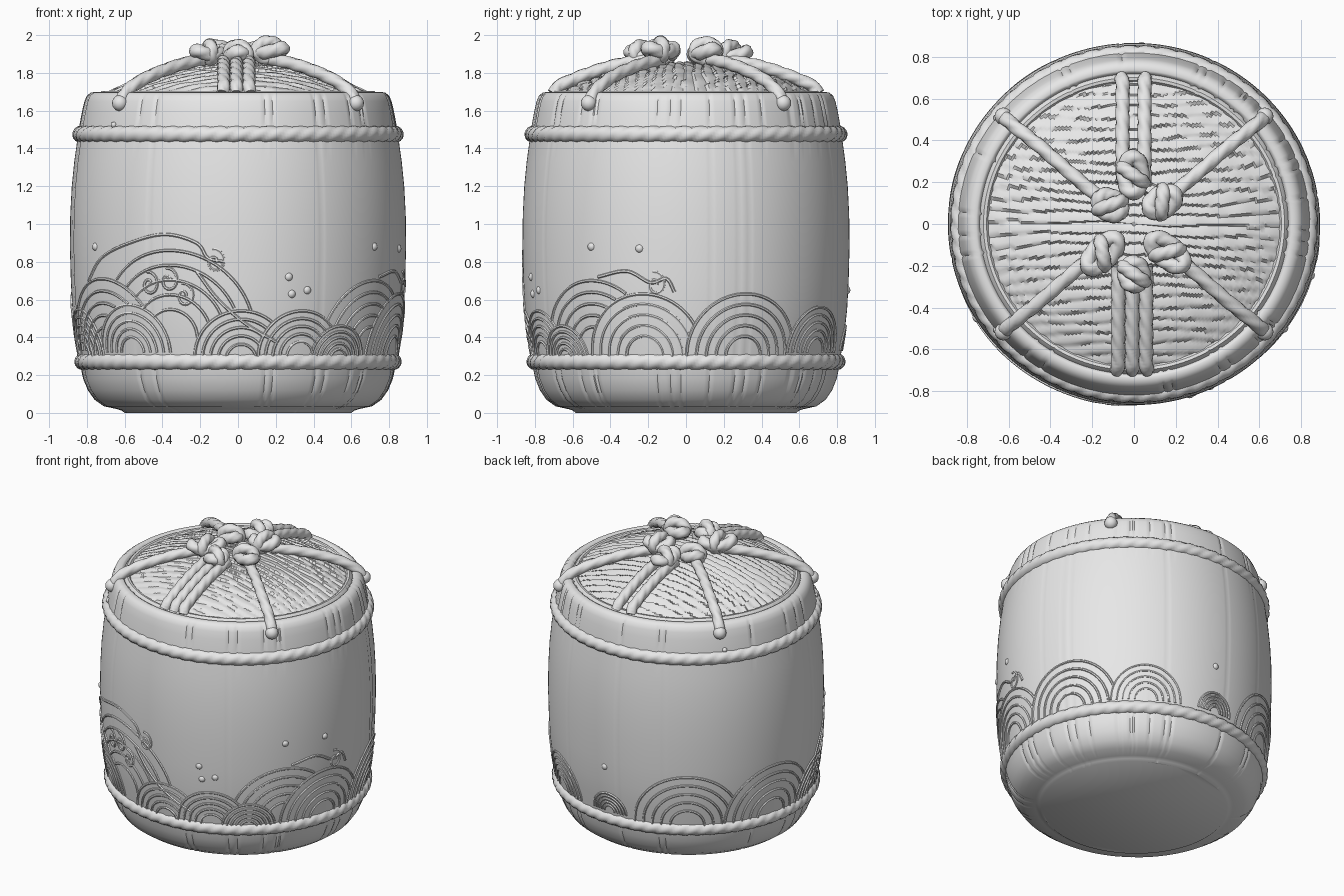
import bpy, bmesh, math, random
from math import sin, cos, pi, tau
from mathutils import Vector

random.seed(4)
if "Cube" in bpy.data.objects:
    bpy.data.objects.remove(bpy.data.objects["Cube"])

grey = bpy.data.materials.new("plain_grey")
grey.use_nodes = True
grey.diffuse_color = (0.8, 0.8, 0.8, 1)
grey.node_tree.nodes["Principled BSDF"].inputs["Base Color"].default_value = (0.8, 0.8, 0.8, 1)

OVAL = 0.973  # barrel is slightly shallower than wide


def finish(bm, name, angle=50):
    bmesh.ops.recalc_face_normals(bm, faces=bm.faces)
    mesh = bpy.data.meshes.new(name)
    bm.to_mesh(mesh)
    bm.free()
    mesh.materials.append(grey)
    obj = bpy.data.objects.new(name, mesh)
    bpy.context.collection.objects.link(obj)
    bpy.ops.object.select_all(action='DESELECT')
    obj.select_set(True)
    bpy.context.view_layer.objects.active = obj
    bpy.ops.object.shade_smooth_by_angle(angle=math.radians(angle))
    return obj


def skin(bm, rings, closed=False):
    """Join neighbouring rings of vertices with quads."""
    n = len(rings[0])
    pairs = list(zip(rings, rings[1:])) + ([(rings[-1], rings[0])] if closed else [])
    for a, b in pairs:
        for i in range(n):
            j = (i + 1) % n
            bm.faces.new((a[i], a[j], b[j], b[i]))


def smooth_path(points, closed=False, steps=12):
    """Catmull-Rom curve through the points."""
    p = [Vector(q) for q in points]
    p = [p[-1]] + p + p[:2] if closed else [2 * p[0] - p[1]] + p + [2 * p[-1] - p[-2]]
    out = []
    for a, b, c, d in zip(p, p[1:], p[2:], p[3:]):
        for k in range(steps):
            t = k / steps
            out.append(0.5 * (2 * b + (c - a) * t + (2 * a - 5 * b + 4 * c - d) * t * t
                              + (3 * b - a - 3 * c + d) * t ** 3))
    return out if closed else out + [p[-2]]


def sweep(bm, path, radius, closed=False, pitch=0, sides=18):
    """Sweep a tube along a path; a pitch gives it three twisted strands."""
    n = len(path)
    length = sum((path[i + 1] - path[i]).length for i in range(n - 1))
    if closed:
        length += (path[0] - path[-1]).length
    turns = round(length / pitch) if pitch else 0
    normal, run, rings = None, 0, []
    for i, p in enumerate(path):
        ahead = path[(i + 1) % n] if closed else path[min(i + 1, n - 1)]
        behind = path[i - 1] if closed else path[max(i - 1, 0)]
        t = (ahead - behind).normalized()
        if normal is None:
            normal = Vector((0, 0, 1)) if abs(t.z) < 0.9 else Vector((1, 0, 0))
        normal = (normal - t * normal.dot(t)).normalized()
        side = t.cross(normal)
        if i:
            run += (p - path[i - 1]).length
        ring = []
        for k in range(sides):
            a = tau * k / sides
            lobe = abs(cos(1.5 * (a + tau * turns * run / length))) if pitch else 1
            r = radius * (0.8 + 0.2 * lobe ** 0.6)
            ring.append(bm.verts.new(p + r * (cos(a) * normal + sin(a) * side)))
        rings.append(ring)
    skin(bm, rings, closed)
    if not closed:
        bm.faces.new(rings[0])
        bm.faces.new(rings[-1])


def blob(bm, centre, size):
    made = bmesh.ops.create_uvsphere(bm, u_segments=16, v_segments=10, radius=size)
    bmesh.ops.translate(bm, verts=made["verts"], vec=centre)


# Barrel shell: a turned profile with shallow stave seams
profile = [(0.6, 0), (0.615, 0.012), (0.64, 0.02), (0.71, 0.035), (0.76, 0.07), (0.795, 0.12),
           (0.82, 0.18), (0.835, 0.25), (0.845, 0.32), (0.862, 0.42), (0.877, 0.55),
           (0.885, 0.7), (0.89, 0.88), (0.888, 1.05), (0.88, 1.2), (0.867, 1.33),
           (0.853, 1.43), (0.84, 1.52), (0.825, 1.6), (0.813, 1.65), (0.8, 1.68), (0.78, 1.695)]
rim = [(0.755, 1.7), (0.745, 1.695), (0.738, 1.683), (0.73, 1.695), (0.72, 1.705),
       (0.705, 1.703), (0.695, 1.69)]


def wall_radius(z):
    for (r0, z0), (r1, z1) in zip(profile, profile[1:]):
        if z <= z1:
            return r0 + (r1 - r0) * (z - z0) / (z1 - z0)
    return profile[-1][0]


def on_wall(angle, z, lift=0.0):
    r = wall_radius(z) + lift
    return Vector((r * sin(angle), -OVAL * r * cos(angle), z))


SEGMENTS = 360
edge_seams = set(random.sample(range(SEGMENTS), 30))
long_seams = set(random.sample(sorted(edge_seams), 9))
bm = bmesh.new()
rings = []
for r, z in profile + rim:
    ring = []
    for i in range(SEGMENTS):
        a = tau * i / SEGMENTS
        at_edge = 0.03 < z < 0.26 or 1.45 < z < 1.69
        dent = 0.007 if at_edge and i in edge_seams else 0.003 if i in long_seams else 0
        ring.append(bm.verts.new(((r - dent) * sin(a), -OVAL * (r - dent) * cos(a), z)))
    rings.append(ring)
skin(bm, rings)
bm.faces.new(rings[0])
finish(bm, "barrel_shell", 40)


# Domed lid covered in overlapping straw rows
def lid_height(x, y):
    return 1.695 + 0.165 * (1 - min(1, math.hypot(x, y) / 0.7) ** 2.2)


bm = bmesh.new()
rings = []
for j in range(1, 71):
    ring = []
    for i in range(256):
        a = tau * i / 256
        x, y = 0.01 * j * sin(a), 0.01 * j * cos(a)
        row = (y * (1 - 0.15 * x * x) + 0.012 * sin(4 * x + 7 * y) + 0.006 * sin(13 * x + 31 * y)) / 0.052
        step = (row % 1) ** 2 * 0.014 + 0.002 * sin(40 * x + 9 * math.floor(row))
        ring.append(bm.verts.new((x, y * OVAL, lid_height(x, y) - step)))
    rings.append(ring)
skin(bm, rings)
bm.faces.new(rings[0])
finish(bm, "straw_lid", 40)

# Two twisted hoops round the barrel
for name, r, z in (("upper_hoop", 0.833, 1.475), ("lower_hoop", 0.822, 0.272)):
    bm = bmesh.new()
    path = [Vector((r * cos(tau * i / 360), OVAL * r * sin(tau * i / 360), z)) for i in range(360)]
    sweep(bm, path, 0.045, True, 0.26)
    finish(bm, name)

# Four diagonal cords running over the rim
for x_side, x_name in ((-1, "right"), (1, "left")):
    for y_side, y_name in ((-1, "front"), (1, "back")):
        bm = bmesh.new()
        points = [(0.17, 0.13, 1.87), (0.3, 0.24, 1.845), (0.45, 0.37, 1.79),
                  (0.55, 0.45, 1.735), (0.605, 0.495, 1.68), (0.625, 0.515, 1.62)]
        path = smooth_path([(x * x_side, y * y_side, z) for x, y, z in points])
        sweep(bm, path, 0.035, pitch=0.4)
        blob(bm, path[-1] + Vector((0, 0, 0.02)), 0.042)
        blob(bm, on_wall(pi / 2 - x_side * pi / 2 + y_side * x_side * 0.9 + (pi if y_side > 0 else 0), 1.525), 0.016)
        finish(bm, f"{y_name}_{x_name}_cord")

# Straight cords along the middle of the lid
for name, side, columns in (("front", -1, (-0.076, -0.008, 0.058)), ("back", 1, (-0.055, 0.05))):
    bm = bmesh.new()
    for x in columns:
        points = [(x, side * y, lid_height(x, y) + 0.022) for y in (0.2, 0.32, 0.44, 0.56, 0.63, 0.675)]
        points.append((x * 1.1, side * 0.7, 1.69))
        sweep(bm, smooth_path(points), 0.035, pitch=0.3)
    finish(bm, name + "_cords")

# Cluster of knots: each a flat loop with a wrap round its waist
knots = {"front_right_knot": (-0.15, -0.14, 45, 0.095, 1.905),
         "front_left_knot": (0.16, -0.135, -40, 0.095, 1.92),
         "front_knot": (0, -0.24, 90, 0.055, 1.9),
         "back_right_knot": (-0.115, 0.09, -35, 0.06, 1.9),
         "back_left_knot": (0.135, 0.105, 30, 0.07, 1.915),
         "back_knot": (-0.005, 0.235, 90, 0.085, 1.9)}
for name, (x, y, degrees, reach, z) in knots.items():
    bm = bmesh.new()
    a = math.radians(degrees)
    along, across = Vector((cos(a), sin(a), 0)), Vector((-sin(a), cos(a), 0))
    up, centre = Vector((0, 0, 1)), Vector((x, y, z))
    turn = [tau * i / 60 for i in range(60)]
    loop = [centre + along * reach * cos(t) + across * 0.043 * sin(t) + up * 0.012 * cos(2 * t) for t in turn]
    wrap = [centre + across * 0.05 * cos(t) + up * 0.045 * sin(t) + along * 0.035 * cos(t) for t in turn]
    sweep(bm, loop, 0.038, True, 0.2)
    sweep(bm, wrap, 0.035, True, 0.16)
    finish(bm, name)

# Raised wave scales (angle, base height, size); later ones lie in front
scales = [(-0.42, 0.4, 0.46), (-0.95, 0.33, 0.38), (0.95, 0.34, 0.36), (0.02, 0.28, 0.26), (1.3, 0.3, 0.33),
          (1.95, 0.3, 0.33), (2.55, 0.32, 0.24), (3.12, 0.33, 0.13), (3.75, 0.3, 0.36), (4.45, 0.3, 0.36),
          (5.0, 0.3, 0.25), (-0.72, 0.32, 0.25), (0.4, 0.3, 0.24), (0.68, 0.28, 0.18)]


def covered(u, z, index):
    return any(math.hypot((u - s[0]) * 0.88, z - s[1]) < s[2] for s in scales[index + 1:])


bm = bmesh.new()
for index, (u0, z0, size) in enumerate(scales):
    for k in range(5):
        rho = size * (1 - 0.17 * k)
        run = []
        for i in range(61):
            a = pi * i / 60
            u, z = u0 + rho * cos(a) / 0.88, z0 + rho * sin(a)
            hidden = z < 0.3 or covered(u, z, index)
            if not hidden:
                run.append(on_wall(u, z, 0.001))
            if (hidden or i == 60) and run:
                if len(run) > 3:
                    sweep(bm, run, 0.008, sides=6)
                run = []
finish(bm, "wave_scales")

# Breaking crests with curled tips, and spray drops
bm = bmesh.new()
crests = [[(-1.1, 0.7), (-0.95, 0.82), (-0.7, 0.9), (-0.45, 0.945), (-0.25, 0.9), (-0.18, 0.82), (-0.08, 0.8)],
          [(-0.25, 0.75), (-0.12, 0.6), (0.05, 0.47), (0.25, 0.37)],
          [(1.0, 0.72), (1.2, 0.75), (1.35, 0.69), (1.45, 0.71), (1.5, 0.64)]]
for crest in crests:
    sweep(bm, [on_wall(p.x, p.y) for p in smooth_path(crest)], 0.009, sides=6)
for u, z in ((-0.56, 0.68), (-0.43, 0.7), (-0.33, 0.62), (-0.14, 0.8), (1.38, 0.68)):
    curl = [(0.012 + 0.007 * t, t) for t in [0.35 * i for i in range(24)]]
    sweep(bm, [on_wall(u + r * cos(t), z + r * sin(t)) for r, t in curl], 0.008, sides=6)
for u, z in ((0.31, 0.72), (0.43, 0.65), (0.33, 0.63), (-1.02, 0.88), (0.95, 0.88), (1.28, 0.87), (3.1, 0.65)):
    blob(bm, on_wall(u, z, -0.012), 0.024)
finish(bm, "wave_crests_and_spray")
